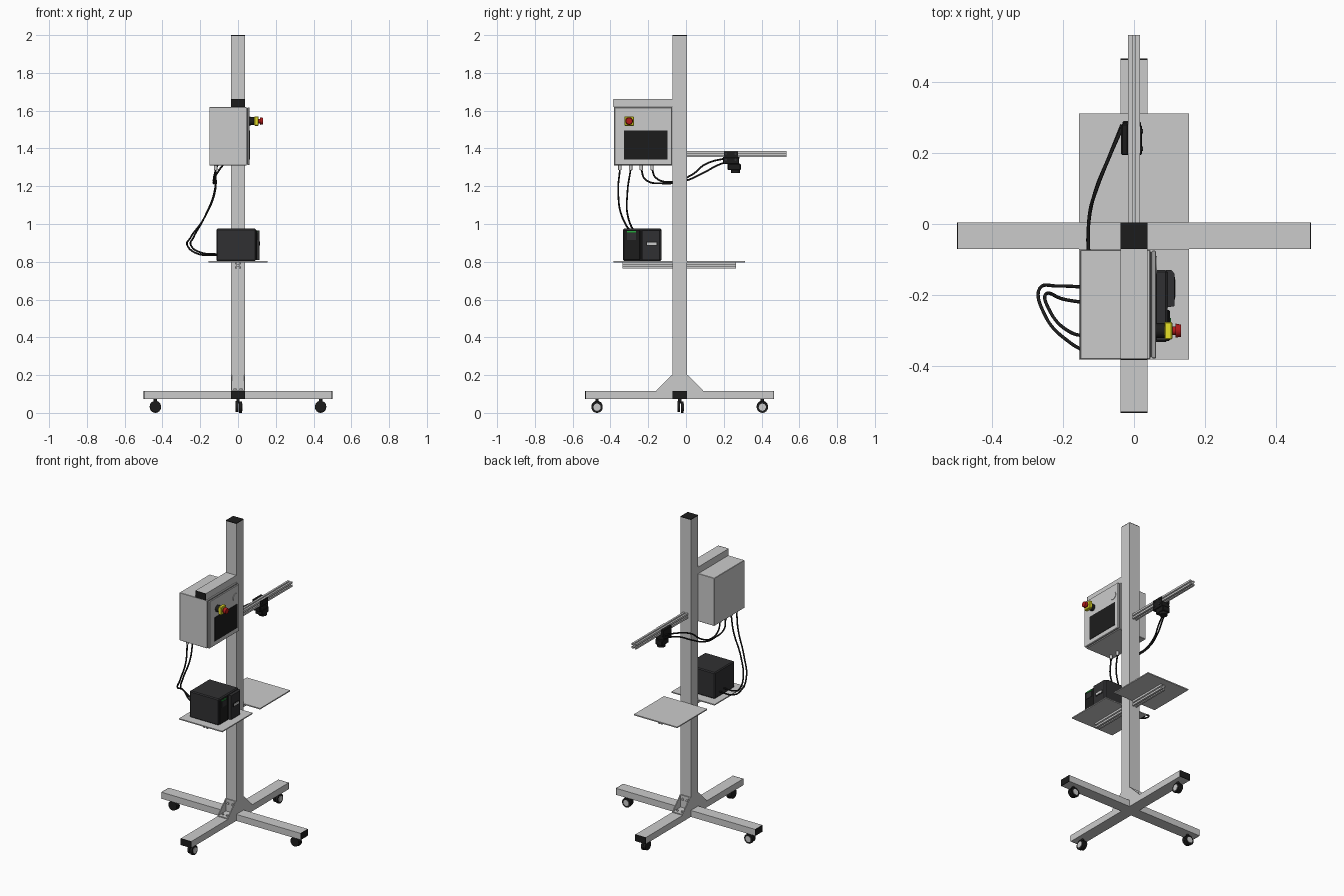
import bpy, bmesh, math
from mathutils import Vector

if "Cube" in bpy.data.objects:
    bpy.data.objects.remove(bpy.data.objects["Cube"])

C = -0.0335      # y of the post centre
H = 0.0375       # half width of the square tubes


def mat(name, col):
    m = bpy.data.materials.new(name)
    m.diffuse_color = (*col, 1)
    m.use_nodes = True
    m.node_tree.nodes["Principled BSDF"].inputs["Base Color"].default_value = m.diffuse_color
    return m


BLACK = mat("black", (0.012, 0.012, 0.012))
DARK = mat("dark_grey", (0.03, 0.03, 0.032))
YELLOW = mat("yellow", (0.8, 0.75, 0.02))
RED = mat("red", (0.45, 0.01, 0.01))
GREEN = mat("green", (0.02, 0.4, 0.05))
LIGHT = mat("light", (0.7, 0.7, 0.7))


def make(name, bm, m=None):
    bmesh.ops.recalc_face_normals(bm, faces=bm.faces)
    me = bpy.data.meshes.new(name)
    bm.to_mesh(me)
    bm.free()
    ob = bpy.data.objects.new(name, me)
    bpy.context.collection.objects.link(ob)
    if m:
        me.materials.append(m)
    return ob


def box(name, lo, hi, m=None, bevel=0):
    bm = bmesh.new()
    bmesh.ops.create_cube(bm, size=1)
    for v in bm.verts:
        v.co = Vector([(a + b) / 2 + c * (b - a) for a, b, c in zip(lo, hi, v.co)])
    if bevel:
        bmesh.ops.bevel(bm, geom=bm.edges[:], offset=bevel, segments=1, affect='EDGES')
    return make(name, bm, m)


def cyl(name, p0, p1, r, m=None, r2=None, seg=24):
    p0, p1 = Vector(p0), Vector(p1)
    bm = bmesh.new()
    bmesh.ops.create_cone(bm, cap_ends=True, segments=seg, radius1=r,
                          radius2=r if r2 is None else r2, depth=(p1 - p0).length)
    q = (p1 - p0).to_track_quat('Z', 'Y')
    for v in bm.verts:
        v.co = q @ v.co + (p0 + p1) / 2
    for f in bm.faces:
        f.smooth = len(f.verts) == 4
    for e in bm.edges:
        e.smooth = all(f.smooth for f in e.link_faces)
    return make(name, bm, m)


def prism(name, pts, vec, m=None):
    bm = bmesh.new()
    f = bm.faces.new([bm.verts.new(p) for p in pts])
    ex = bmesh.ops.extrude_face_region(bm, geom=[f])
    bmesh.ops.translate(bm, vec=vec, verts=[g for g in ex['geom'] if isinstance(g, bmesh.types.BMVert)])
    if f.is_valid and len(f.link_loops if hasattr(f, 'link_loops') else f.loops) == 0:
        bm.faces.remove(f)
    return make(name, bm, m)


def slot_rail(name, y0, y1, z, s=0.0165):
    side = [(s, -s), (s, -.004), (s - .003, -.004), (s - .003, -.008),
            (s - .009, -.004), (s - .009, .004), (s - .003, .008), (s - .003, .004), (s, .004)]
    pts = []
    for k in range(4):
        c, n = round(math.cos(k * math.pi / 2)), round(math.sin(k * math.pi / 2))
        pts += [(a * c - b * n, y0, z + a * n + b * c) for a, b in side]
    return prism(name, pts, (0, y1 - y0, 0))


def cable(name, pts):
    cu = bpy.data.curves.new(name, 'CURVE')
    cu.dimensions = '3D'
    cu.bevel_depth, cu.bevel_resolution, cu.resolution_u = 0.0048, 2, 8
    cu.use_fill_caps = True
    sp = cu.splines.new('BEZIER')
    sp.bezier_points.add(len(pts) - 1)
    for b, p in zip(sp.bezier_points, pts):
        b.co = p
        b.handle_left_type = b.handle_right_type = 'AUTO'
    cu.materials.append(BLACK)
    bpy.context.collection.objects.link(bpy.data.objects.new(name, cu))


# post and crossed base beams with end caps
box("post", (-H, C - H, .115), (H, C + H, 1.996))
box("post_cap", (-H, C - H, 1.996), (H, C + H, 2.0), BLACK)
box("base_beam_side", (-.496, C - H, .073), (.496, C + H, .115))
box("base_beam_long", (-H, C - .496, .073), (H, C + .496, .115))
for s in (-1, 1):
    box("side_beam_cap", (s * .498 - .002, C - H, .073), (s * .498 + .002, C + H, .115), BLACK)
    box("long_beam_cap", (-H, C + s * .498 - .002, .073), (H, C + s * .498 + .002, .115), BLACK)

# corner brackets with ribs and bolts
for s in (-1, 1):
    y = C + s * H
    tri = [(y, .115), (y + s * .085, .115), (y + s * .085, .121), (y + s * .006, .2), (y, .2)]
    for x in (-H, H - .006):
        prism("bracket_rib", [(x, a, b) for a, b in tri], (.006, 0, 0))
    box("bracket_upright", (-H, min(y, y + s * .006), .115), (H, max(y, y + s * .006), .2))
    box("bracket_foot", (-H, min(y, y + s * .085), .115), (H, max(y, y + s * .085), .121))
    for x in (-.016, .016):
        cyl("bracket_bolt", (x, y + s * .006, .175), (x, y + s * .013, .175), .007, seg=12)
        cyl("bracket_bolt", (x, y + s * .06, .121), (x, y + s * .06, .128), .007, seg=12)


# casters: axis is the direction of the visible hub
def caster(x, y, axis):
    a = Vector(axis)
    p = Vector((x, y, .03))
    cyl("caster_stem", (x, y, .05), (x, y, .073), .009, BLACK, seg=12)
    cyl("caster_fork", p + Vector((0, 0, .004)) - a * .012, p + Vector((0, 0, .004)) + a * .003, .03, BLACK)
    cyl("caster_wheel", p + a * .006, p + a * .02, .03, BLACK)
    cyl("caster_hub", p + a * .02, p + a * .0225, .019, LIGHT)


for s in (-1, 1):
    caster(s * .4375, C, (0, 1, 0))
    caster(0, C + s * .4375, (1, 0, 0))

# shelves on slotted rails, camera arm
slot_rail("front_shelf_rail", -.335, C - H, .7805)
slot_rail("rear_shelf_rail", C + H, .265, .7805)
box("front_shelf", (-.155, -.383, .797), (.155, C - H, .804))
box("rear_shelf", (-.155, C + H, .797), (.155, .312, .804))
slot_rail("camera_arm", C + H, .533, 1.37)

# control cabinet hung from a short beam
box("cabinet_beam", (-H, -.38, 1.62), (H, C - H, 1.663))
box("cabinet_beam_cap", (-H, -.384, 1.62), (H, -.38, 1.663), BLACK)
box("cabinet_body", (-.152, -.382, 1.31), (.046, -.073, 1.62), None, .002)
box("cabinet_seal", (.046, -.376, 1.316), (.05, -.079, 1.614), DARK)
box("cabinet_door", (.05, -.38, 1.312), (.062, -.075, 1.618), None, .003)
box("touch_screen", (.06, -.328, 1.341), (.0645, -.098, 1.495), BLACK)
cyl("cabinet_lock", (.06, -.116, 1.545), (.065, -.116, 1.545), .025, seg=32)

# emergency stop
cyl("stop_base", (.06, -.301, 1.545), (.088, -.301, 1.545), .021, BLACK)
box("stop_housing", (.086, -.326, 1.52), (.108, -.276, 1.57), YELLOW, .003)
cyl("stop_stem", (.108, -.301, 1.545), (.118, -.301, 1.545), .012, RED)
cyl("stop_button", (.117, -.301, 1.545), (.133, -.301, 1.545), .02, RED, .017)

# label printer on the front shelf
box("printer_body", (-.115, -.333, .804), (.095, -.13, .975), DARK, .006)
prism("printer_front_cover", [(.09, -.236, .81), (.114, -.232, .81), (.114, -.14, .81),
      (.106, -.13, .81), (.09, -.13, .81)], (0, 0, .155), DARK)
box("printer_control_panel", (.09, -.33, .81), (.101, -.242, .968), BLACK, .003)
box("printer_display", (.098, -.312, .915), (.103, -.265, .952), DARK)
box("printer_display_strip", (.098, -.312, .955), (.104, -.265, .963), GREEN)
box("printer_label_slot", (.11, -.213, .885), (.1155, -.15, .908), BLACK)
box("printer_label", (.112, -.207, .89), (.1175, -.156, .903), LIGHT)

# camera and its clamp on the arm
box("camera_clamp", (-.036, .195, 1.345), (-.0165, .283, 1.387), BLACK, .003)
box("camera_mount", (-.036, .195, 1.318), (.022, .28, 1.353), BLACK, .003)
box("camera_body", (-.033, .22, 1.285), (.02, .29, 1.32), BLACK, .004)
cyl("camera_lens", (-.006, .262, 1.27), (-.006, .262, 1.287), .024, BLACK)
box("clamp_plate", (.0165, .2, 1.345), (.021, .275, 1.385), BLACK)
for y in (.212, .262):
    for z in (1.34, 1.372):
        cyl("clamp_bolt", (.02, y, z), (.026, y, z), .006, DARK, seg=12)

# cable glands and cables
GX = -.118
for y in (-.35, -.293, -.237, -.18):
    cyl("cable_gland", (GX, y, 1.285), (GX, y, 1.311), .009, LIGHT, seg=12)
cable("printer_cable_outer", [(GX, -.35, 1.29), (-.122, -.359, 1.17), (-.18, -.335, 1.03),
      (-.25, -.26, .93), (-.265, -.18, .88), (-.215, -.175, .843), (-.114, -.18, .835)])
cable("printer_cable_inner", [(GX, -.293, 1.29), (-.125, -.31, 1.17), (-.18, -.305, 1.03),
      (-.235, -.25, .93), (-.248, -.197, .885), (-.2, -.212, .85), (-.114, -.225, .84)])
cable("camera_cable_outer", [(GX, -.237, 1.29), (-.125, -.215, 1.235), (-.128, -.12, 1.215),
      (-.128, 0, 1.23), (-.11, .09, 1.27), (-.07, .19, 1.32), (-.034, .28, 1.335)])
cable("camera_cable_inner", [(GX, -.18, 1.29), (-.122, -.16, 1.245), (-.128, -.08, 1.222),
      (-.125, .03, 1.26), (-.105, .1, 1.315), (-.065, .2, 1.345), (-.034, .27, 1.35)])
